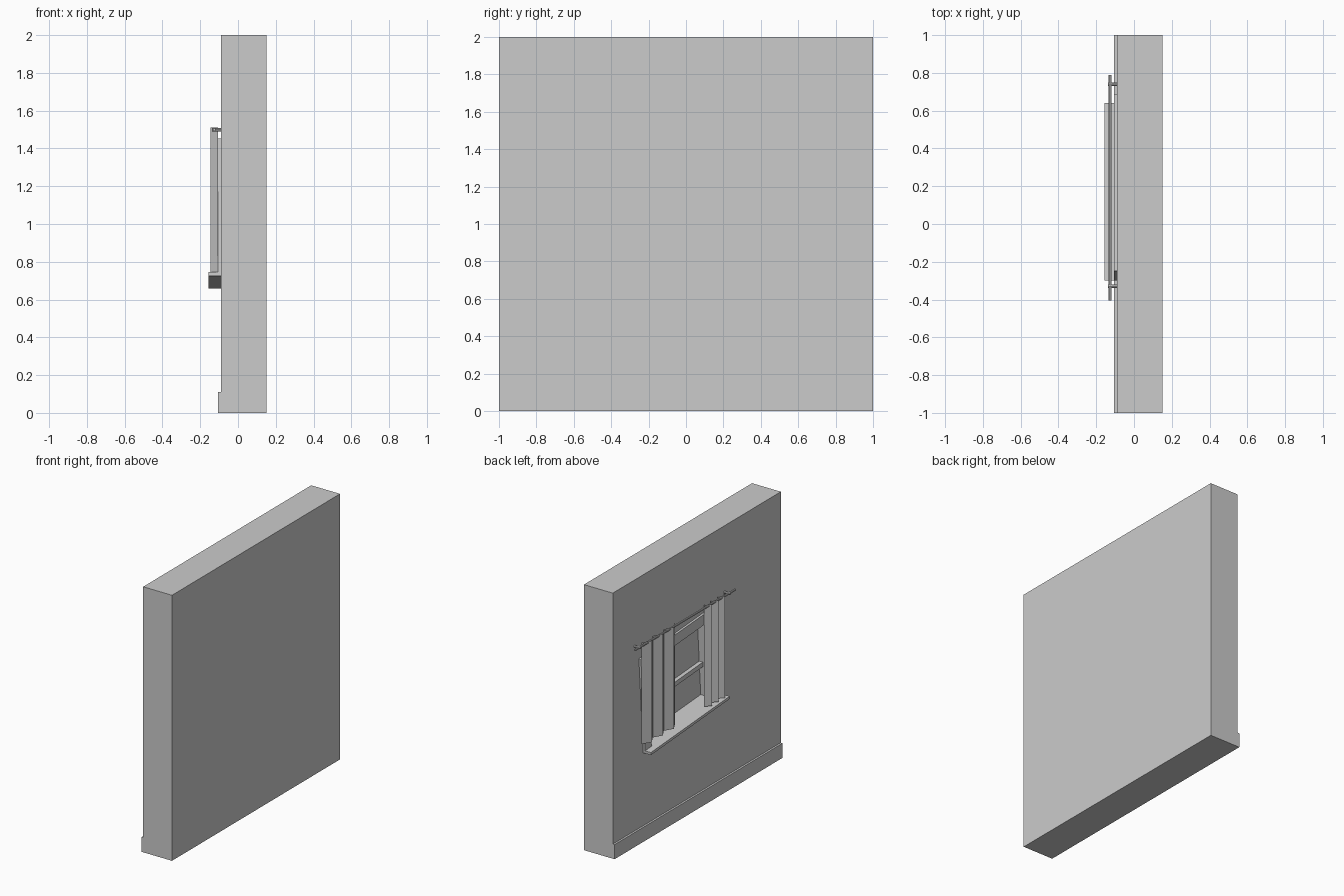
import bpy, math
from mathutils import Matrix, Vector

if "Cube" in bpy.data.objects:
    bpy.data.objects.remove(bpy.data.objects["Cube"])

# The window unit is slightly crooked on the wall
TILT = Matrix.Translation((0, 0.195, 1.056)) @ Matrix.Rotation(math.radians(-4), 4, 'X')


def mesh_object(name, verts, faces):
    me = bpy.data.meshes.new(name)
    me.from_pydata(verts, [], faces)
    ob = bpy.data.objects.new(name, me)
    bpy.context.collection.objects.link(ob)
    return ob


def box(name, x, y, z, matrix=Matrix()):
    verts = [matrix @ Vector((a, b, c)) for a in x for b in y for c in z]
    faces = [(0, 1, 3, 2), (4, 6, 7, 5), (0, 4, 5, 1),
             (2, 3, 7, 6), (0, 2, 6, 4), (1, 5, 7, 3)]
    return mesh_object(name, verts, faces)


def rod(name, start, end, radius):
    start, end = Vector(start), Vector(end)
    bpy.ops.mesh.primitive_cylinder_add(vertices=8, radius=radius,
                                        depth=(end - start).length,
                                        location=(start + end) / 2)
    ob = bpy.context.object
    ob.name = name
    ob.rotation_euler = (end - start).to_track_quat('Z', 'Y').to_euler()
    return ob


def curtain(name, y_start, y_end, folds):
    # pleated sheet hanging over the rod
    verts, faces = [], []
    for i in range(folds + 1):
        y = y_start + (y_end - y_start) * i / folds
        x = -0.145 if i % 2 else -0.107
        verts += [(x, y, 0.745), (x, y, 1.51)]
        if i:
            k = 2 * i
            faces.append((k - 2, k, k + 1, k - 1))
    return mesh_object(name, verts, faces)


# Wall with a tilted window recess
wall = box("wall", (-0.09, 0.15), (-1, 1), (0, 2))
cutter = box("recess_cutter", (-0.3, 0.03), (-0.39, 0.39), (-0.345, 0.285), TILT)
cutter.hide_render = True
mod = wall.modifiers.new("recess", 'BOOLEAN')
mod.operation = 'DIFFERENCE'
mod.solver = 'EXACT'
mod.object = cutter
bpy.context.view_layer.objects.active = wall
bpy.ops.object.modifier_apply(modifier=mod.name)
bpy.data.objects.remove(cutter)

# Baseboard
box("baseboard", (-0.105, -0.09), (-1, 1), (0, 0.11))

# Window trim, sill and sash rail
for side, y in (("right", (-0.47, -0.39)), ("left", (0.39, 0.47))):
    box("trim_" + side, (-0.107, -0.09), y, (-0.345, 0.365), TILT)
box("trim_head", (-0.107, -0.09), (-0.39, 0.39), (0.285, 0.365), TILT)
box("sill", (-0.155, -0.09), (-0.47, 0.47), (-0.365, -0.345), TILT)
box("sash_rail", (0.0, 0.03), (-0.39, 0.39), (-0.12, -0.086), TILT)

# Curtain rod and its wall brackets
rod("curtain_rod", (-0.126, -0.405, 1.5), (-0.126, 0.79, 1.5), 0.008)
for side, y in (("right", -0.33), ("left", 0.74)):
    rod("rod_bracket_" + side, (-0.138, y, 1.5), (-0.088, y, 1.5), 0.009)

# Curtains
curtain("curtain_left", 0.68, 0.285, 6)
curtain("curtain_right", -0.06, -0.30, 6)
